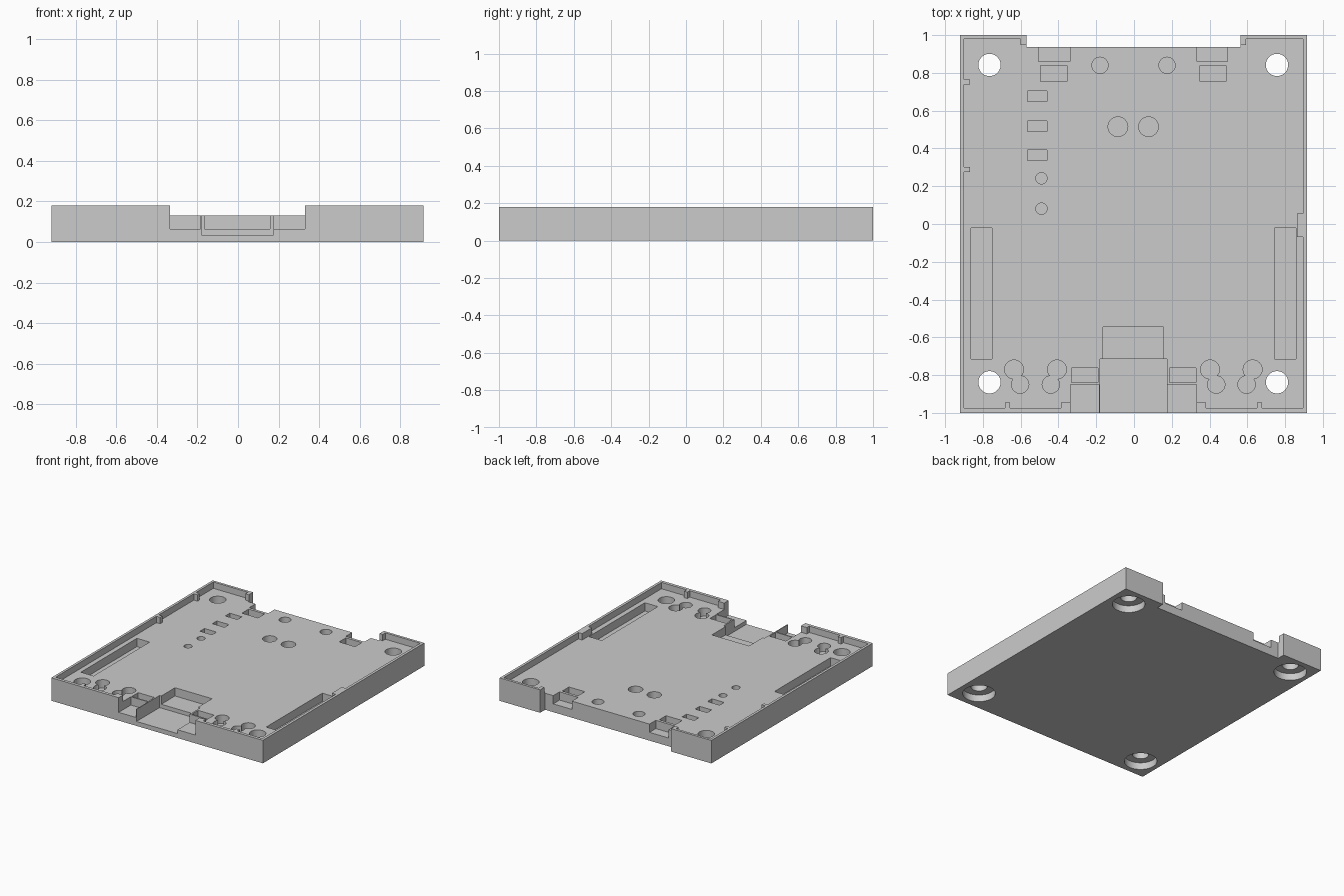
import bpy
import math

cube = bpy.data.objects.get("Cube")
if cube:
    bpy.data.objects.remove(cube, do_unlink=True)

grey = bpy.data.materials.new("plain grey")
grey.use_nodes = True
grey.diffuse_color = (0.6, 0.6, 0.6, 1)
grey.node_tree.nodes["Principled BSDF"].inputs["Base Color"].default_value = (0.6, 0.6, 0.6, 1)

TOP, FLOOR, POCKET, DEEP, OVER = 0.18, 0.13, 0.065, 0.035, 0.3


def box(name, x0, x1, y0, y1, z0, z1):
    bpy.ops.mesh.primitive_cube_add(size=1, location=((x0 + x1) / 2, (y0 + y1) / 2, (z0 + z1) / 2))
    ob = bpy.context.object
    ob.name = name
    ob.scale = (x1 - x0, y1 - y0, z1 - z0)
    bpy.ops.object.transform_apply(location=True, rotation=False, scale=True)
    ob.data.materials.append(grey)
    return ob


def cylinder(name, x, y, r, z0, z1):
    bpy.ops.mesh.primitive_cylinder_add(vertices=40, radius=r, depth=z1 - z0, location=(x, y, (z0 + z1) / 2))
    ob = bpy.context.object
    ob.name = name
    ob.data.materials.append(grey)
    return ob


def cut(target, cutter):
    mod = target.modifiers.new("cut", "BOOLEAN")
    mod.operation = "DIFFERENCE"
    mod.solver = "EXACT"
    mod.object = cutter
    bpy.context.view_layer.objects.active = target
    bpy.ops.object.modifier_apply(modifier=mod.name)
    bpy.data.objects.remove(cutter, do_unlink=True)


def pocket(x0, x1, y0, y1, z=POCKET):
    cut(tray, box("pocket_cutter", x0, x1, y0, y1, z, OVER))


# Tray block
tray = box("tray", -0.92, 0.916, -1, 1, 0, TOP)

# Interior space, reduced where ribs and posts stand on the walls
cavity = box("cavity_cutter", -0.9, 0.895, -0.975, 0.98, FLOOR, OVER)
ribs = [
    (-0.95, -0.868, 0.738, 0.765), (-0.95, -0.868, 0.275, 0.303),
    (0.862, 0.95, -0.068, 0.055),
    (-0.683, -0.657, -1.1, -0.945), (-0.387, -0.31, -1.1, -0.945),
    (0.65, 0.677, -1.1, -0.945), (0.31, 0.382, -1.1, -0.945),
    (-0.6, -0.55, 0.948, 1.1), (0.55, 0.592, 0.948, 1.1),
]
for x0, x1, y0, y1 in ribs:
    cut(cavity, box("rib_cutter", x0, x1, y0, y1, 0, 0.5))
cut(tray, cavity)

# Full-height notch at the back
cut(tray, box("notch_cutter", -0.57, 0.565, 0.938, 1.1, -0.1, OVER))

# Front connector openings, with a thin divider on one side
pocket(-0.187, -0.17, -1.1, -0.94, FLOOR)
pocket(-0.335, -0.186, -1.1, -0.85)
pocket(0.16, 0.33, -1.1, -0.85)
pocket(-0.18, 0.175, -1.1, -0.715, DEEP)
pocket(-0.165, 0.157, -0.73, -0.545)
pocket(-0.332, -0.19, -0.84, -0.763)
pocket(0.187, 0.327, -0.84, -0.763)

# Back connector openings and the recesses behind them
pocket(-0.505, -0.34, 0.86, 1.05)
pocket(0.333, 0.495, 0.86, 1.05)
pocket(-0.495, -0.355, 0.755, 0.838)
pocket(0.349, 0.487, 0.755, 0.838)

# Small component recesses and long side slots
for y in (0.677, 0.517, 0.363):
    pocket(-0.565, -0.46, y - 0.028, y + 0.028)
pocket(-0.863, -0.753, -0.715, -0.02)
pocket(0.745, 0.857, -0.715, -0.02)

# Round recesses
rounds = [(-0.18, 0.84, 0.043), (0.175, 0.84, 0.043),
          (-0.085, 0.515, 0.052), (0.077, 0.515, 0.052),
          (-0.49, 0.242, 0.03), (-0.49, 0.081, 0.03)]
for outer, inner in ((-0.635, -0.603), (-0.408, -0.44), (0.402, 0.435), (0.628, 0.596)):
    rounds += [(outer, -0.77, 0.05), (inner, -0.85, 0.046)]
for x, y, r in rounds:
    cut(tray, cylinder("round_cutter", x, y, r, POCKET, OVER))

# Corner screw holes, counterbored from underneath
for x in (-0.765, 0.757):
    for y in (-0.838, 0.842):
        cut(tray, cylinder("counterbore_cutter", x, y, 0.118, -0.1, 0.055))
        cut(tray, cylinder("screw_hole_cutter", x, y, 0.059, -0.1, OVER))

# Smooth round walls, sharp edges
bpy.ops.object.select_all(action="DESELECT")
tray.select_set(True)
bpy.context.view_layer.objects.active = tray
bpy.ops.object.shade_smooth_by_angle(angle=math.radians(30))
